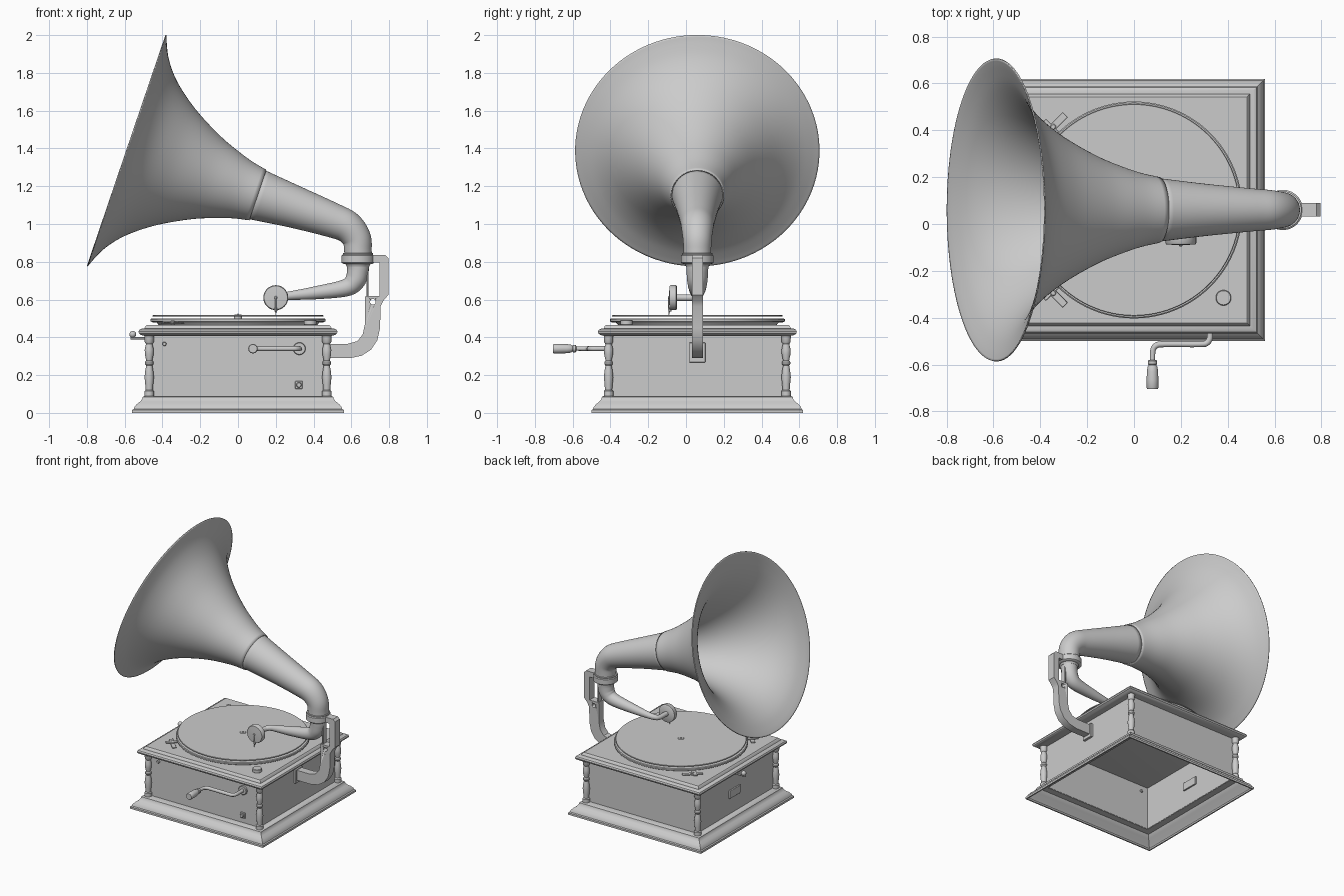
import bpy, bmesh, math
from mathutils import Vector

if "Cube" in bpy.data.objects:
    bpy.data.objects.remove(bpy.data.objects["Cube"])

CY = 0.06  # centre line of the cabinet in y
W = 0.458  # half width of the cabinet walls


def finish(name, bm, solid=0.0, bevel=0.0, angle=35):
    bmesh.ops.recalc_face_normals(bm, faces=bm.faces)
    me = bpy.data.meshes.new(name)
    bm.to_mesh(me)
    bm.free()
    ob = bpy.data.objects.new(name, me)
    bpy.context.collection.objects.link(ob)
    bpy.ops.object.select_all(action='DESELECT')
    ob.select_set(True)
    bpy.context.view_layer.objects.active = ob
    bpy.ops.object.shade_smooth_by_angle(angle=math.radians(angle))
    if solid:
        m = ob.modifiers.new("thickness", 'SOLIDIFY')
        m.thickness = solid
    if bevel:
        m = ob.modifiers.new("bevel", 'BEVEL')
        m.width, m.segments = bevel, 2
    return ob


def loft(name, rings, cap=True, loop=False, **kw):
    bm = bmesh.new()
    vs = [[bm.verts.new(p) for p in ring] for ring in rings]
    pairs = list(zip(vs, vs[1:])) + ([(vs[-1], vs[0])] if loop else [])
    for a, b in pairs:
        n = len(a)
        for i in range(n):
            bm.faces.new((a[i], a[(i + 1) % n], b[(i + 1) % n], b[i]))
    if cap:
        bm.faces.new(vs[0])
        bm.faces.new(vs[-1])
    return finish(name, bm, **kw)


def square(h, z):
    return [(x * h, y * h + CY, z) for x, y in ((1, 1), (-1, 1), (-1, -1), (1, -1))]


def lathe(name, prof, origin, axis=(0, 0, 1), seg=32, **kw):
    q = Vector(axis).to_track_quat('Z', 'Y')
    o = Vector(origin)
    ang = [2 * math.pi * i / seg for i in range(seg)]
    return loft(name, [[o + q @ Vector((r * math.cos(a), r * math.sin(a), z)) for a in ang]
                       for r, z in prof], **kw)


def disc(name, r, h, origin, axis=(0, 0, 1), seg=32, e=0.003):
    return lathe(name, [(r - e, 0), (r, e), (r, h - e), (r - e, h)], origin, axis, seg)


def tube(name, rows, steps=6, seg=32, **kw):
    # rows are (x, y, z, radius), smoothed by a spline
    P = [Vector(r) for r in rows]
    P = [2 * P[0] - P[1]] + P + [2 * P[-1] - P[-2]]
    pts = []
    for a, b, c, d in zip(P, P[1:], P[2:], P[3:]):
        for i in range(steps):
            t = i / steps
            pts.append(0.5 * (2 * b + (c - a) * t + (2 * a - 5 * b + 4 * c - d) * t * t
                              + (3 * b - a - 3 * c + d) * t ** 3))
    pts.append(P[-2])
    c = [p.to_3d() for p in pts]
    rings, old = [], None
    for i, p in enumerate(pts):
        t = (c[min(i + 1, len(c) - 1)] - c[max(i - 1, 0)]).normalized()
        if old is None:
            u = t.orthogonal().normalized()
        else:
            u = old[0].rotation_difference(t) @ old[1]
        old = (t, u)
        v = t.cross(u)
        rings.append([c[i] + p[3] * (u * math.cos(k) + v * math.sin(k))
                      for k in (2 * math.pi * j / seg for j in range(seg))])
    return loft(name, rings, **kw)


def box(name, loc, size, rot=0, bevel=0.003):
    bm = bmesh.new()
    bmesh.ops.create_cube(bm, size=1)
    bmesh.ops.scale(bm, vec=size, verts=bm.verts)
    ob = finish(name, bm, bevel=bevel)
    ob.location, ob.rotation_euler.z = loc, rot
    return ob


# Cabinet: thin moulded plinth, plain walls, moulded lid
loft("plinth", [square(h, z) for h, z in (
    (.56, 0), (.56, .015), (.552, .02), (.548, .032), (.535, .047), (.518, .06),
    (.508, .072), (.505, .085), (.495, .09), (W - .01, .09), (W - .01, .082), (.495, .08),
    (.508, .055), (.538, .028), (.55, .012), (.55, 0))], cap=False, loop=True)
loft("cabinet_walls", [square(W, .085), square(W, .411), square(W - .012, .411),
                       square(W - .012, .085)], cap=False, loop=True)
loft("lid", [square(h, z) for h, z in (
    (.495, .408), (.513, .412), (.524, .42), (.527, .43), (.522, .44), (.51, .446),
    (.495, .448), (.49, .46), (.482, .466))])

# Turned corner columns
for sx, nx in ((-1, "left"), (1, "right")):
    for sy, ny in ((-1, "front"), (1, "back")):
        lathe(f"column_{ny}_{nx}", [
            (.025, .09), (.025, .115), (.019, .122), (.021, .15), (.025, .19), (.021, .225),
            (.016, .25), (.022, .258), (.022, .27), (.016, .278), (.023, .31), (.024, .335),
            (.017, .365), (.024, .375), (.025, .41)], (sx * .47, CY + sy * .47, 0), seg=24)

# Turntable, record and spindle
lathe("turntable", [(.42, 0), (.43, .012), (.455, .014), (.463, .019), (.463, .03), (.458, .034)],
      (0, CY, .466), seg=96)
disc("record", .452, .007, (0, CY, .51), seg=96, e=.002)
disc("spindle_hub", .022, .03, (0, CY, .49))
disc("spindle", .006, .025, (0, CY, .5), seg=16)

# Fittings on the lid
disc("speed_knob", .033, .026, (.382, -.315, .465))
for s, n in ((-1, "front"), (1, "back")):
    y = CY + s * .355
    box(f"brake_bar_{n}", (-.345, y, .475), (.145, .03, .008), s * math.pi / 4)
    box(f"brake_cross_{n}", (-.355, y - s * .01, .481), (.03, .09, .008), s * math.pi / 4)
    disc(f"brake_pivot_{n}", .012, .022, (-.345, y, .466), seg=16)

# Cabinet side fittings
F = CY - W  # front wall
box("side_plate", (-W + .006, .075, .24), (.034, .13, .06))
tube("side_lever", [(-.44, .1, .395, .006), (-.52, .1, .395, .006), (-.57, .1, .395, .006)], 2, 12)
disc("side_lever_stem", .006, .02, (-.557, .1, .393), seg=12)
bm = bmesh.new()
bmesh.ops.create_uvsphere(bm, u_segments=20, v_segments=12, radius=.018)
finish("side_lever_ball", bm).location = (-.557, .1, .416)
disc("front_pin", .011, .035, (-.39, F + .022, .365), (0, -1, 0), 16)
box("catch_plate", (.322, F - .003, .148), (.038, .012, .042))
disc("catch_knob", .014, .022, (.322, F, .148), (0, -1, 0), 20)

# Winding crank
disc("crank_flange", .033, .018, (.325, F + .003, .34), (0, -1, 0))
tube("crank_rod", [(.325, F + .035, .34, .013), (.325, -.46, .34, .013), (.323, -.49, .34, .013),
                   (.31, -.508, .34, .013), (.28, -.513, .34, .013), (.13, -.513, .34, .013),
                   (.097, -.518, .34, .013), (.082, -.535, .34, .012), (.079, -.57, .34, .011),
                   (.079, -.61, .34, .011)], 4, 16)
lathe("crank_handle", [(.014, 0), (.019, .004), (.019, .018), (.016, .022), (.021, .03),
                       (.024, .05), (.025, .085), (.025, .12), (.022, .125)],
      (.079, -.58, .34), (0, -1, 0), 24)

# Flared horn bell, along an axis sloping down to the right
mouth, ax = Vector((-.592, CY, 1.39)), Vector((.947, 0, -.322)).normalized()
bell = [(0, .645), (.015, .605), (.045, .541), (.085, .482), (.135, .427), (.2, .372),
        (.28, .316), (.375, .262), (.47, .216), (.565, .18), (.65, .153), (.735, .135)]
tube("horn_bell", [(*(mouth + ax * t), r) for t, r in bell], 4, 96, cap=False, solid=.006)

# Horn neck and elbow
tube("horn_neck", [(.095, CY, 1.157, .137), (.3, CY, 1.09, .112), (.5, CY, 1.02, .092),
                   (.58, CY, .984, .085), (.627, CY, .925, .077), (.635, CY, .86, .073),
                   (.635, CY, .8, .073)], 6, 48, cap=False, solid=.006)
lathe("horn_collar", [(.06, .775), (.066, .788), (.08, .79), (.086, .795), (.086, .833),
                      (.08, .838), (.08, .845), (.07, .847)], (.635, CY, 0), seg=48)

# Tonearm, bending forward into the sound box
tube("tonearm", [(.635, CY, .79, .06), (.634, CY, .75, .057), (.62, CY, .7, .054),
                 (.57, CY, .662, .046), (.42, CY, .637, .035), (.29, CY, .622, .024),
                 (.235, .055, .616, .02), (.207, .03, .61, .018), (.2, -.05, .61, .018)], 6, 32)
lathe("sound_box", [(.058, 0), (.066, .005), (.066, .034), (.062, .04), (.02, .043)],
      (.2, -.047, .61), (0, -1, 0), 48)
disc("sound_box_centre", .008, .008, (.2, -.087, .61), (0, -1, 0), 16)
tube("needle_arm", [(.2, -.091, .61, .003), (.2, -.093, .57, .003), (.2, -.09, .542, .005)], 3, 10)
disc("needle_chuck", .008, .022, (.2, -.085, .536), seg=12)
lathe("needle", [(.004, 0), (.001, .025)], (.2, -.088, .541), (0, -.1, -1), 10)

# Support bracket: an extruded side profile with a bolt hole
prof = [(.45, .29), (.595, .29), (.655, .303), (.705, .335), (.738, .385), (.752, .45),
        (.755, .565), (.77, .595), (.796, .625), (.796, .82), (.78, .836), (.7, .836), (.7, .795),
        (.75, .795), (.75, .62), (.675, .62), (.672, .605), (.672, .47), (.66, .415),
        (.632, .38), (.582, .366), (.45, .366)]
bracket = loft("support_bracket", [[(x, y, z) for x, z in prof] for y in (CY - .029, CY + .029)])
hole = disc("bracket_hole_cutter", .015, .1, (.714, CY + .05, .588), (0, -1, 0), 24)
hole.hide_render = True
hole.hide_set(True)
cut = bracket.modifiers.new("hole", 'BOOLEAN')
cut.operation, cut.object = 'DIFFERENCE', hole
box("bracket_plate", (W + .005, CY, .32), (.025, .085, .105))
box("bracket_rod", (.686, CY, .70), (.01, .04, .19))
